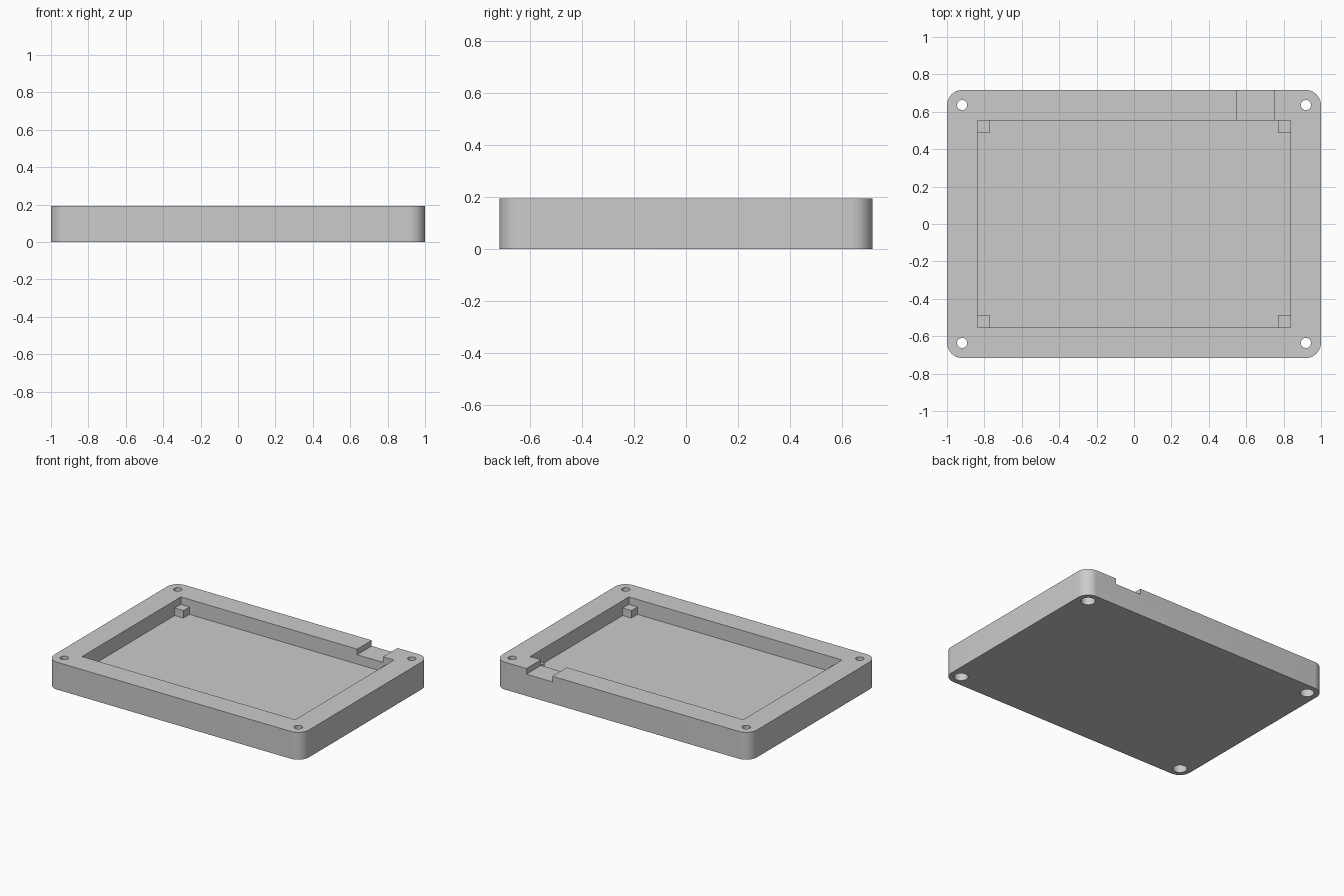
import bpy
import bmesh
from math import radians
from mathutils import Matrix

if "Cube" in bpy.data.objects:
    bpy.data.objects.remove(bpy.data.objects["Cube"], do_unlink=True)

# Main dimensions
HALF_X, HALF_Y, HEIGHT = 1.0, 0.717, 0.194
POCKET_X, POCKET_Y, FLOOR_Z = 0.837, 0.554, 0.088
HOLE_X, HOLE_Y = 0.919, 0.636
CORNER_R = 0.083
POST, POST_TOP = 0.068, 0.141
NOTCH_LEFT, NOTCH_RIGHT, NOTCH_Z = 0.548, 0.751, 0.154
CORNERS = [(sx, sy) for sx in (-1, 1) for sy in (-1, 1)]

grey = bpy.data.materials.new("plain grey")
grey.use_nodes = True
colour = (0.6, 0.6, 0.6, 1)
grey.diffuse_color = colour
grey.node_tree.nodes["Principled BSDF"].inputs["Base Color"].default_value = colour


def add_box(bm, x0, x1, y0, y1, z0, z1):
    centre = ((x0 + x1) / 2, (y0 + y1) / 2, (z0 + z1) / 2)
    size = Matrix.Diagonal((x1 - x0, y1 - y0, z1 - z0, 1))
    return bmesh.ops.create_cube(bm, size=1, matrix=Matrix.Translation(centre) @ size)


def add_cylinder(bm, x, y, radius, z0, z1):
    bmesh.ops.create_cone(bm, cap_ends=True, segments=48, radius1=radius, radius2=radius,
                          depth=z1 - z0, matrix=Matrix.Translation((x, y, (z0 + z1) / 2)))


def make_object(name, bm):
    mesh = bpy.data.meshes.new(name)
    bm.to_mesh(mesh)
    bm.free()
    mesh.materials.append(grey)
    obj = bpy.data.objects.new(name, mesh)
    bpy.context.collection.objects.link(obj)
    return obj


def cut(target, name, bm):
    cutter = make_object(name, bm)
    cutter.hide_render = True
    mod = target.modifiers.new(name, "BOOLEAN")
    mod.operation = "DIFFERENCE"
    mod.solver = "EXACT"
    mod.object = cutter
    bpy.ops.object.modifier_apply(modifier=mod.name)
    bpy.data.objects.remove(cutter, do_unlink=True)


# Tray body with rounded upright corners
bm = bmesh.new()
add_box(bm, -HALF_X, HALF_X, -HALF_Y, HALF_Y, 0, HEIGHT)
upright = [e for e in bm.edges if abs(e.verts[0].co.z - e.verts[1].co.z) > 0.1]
bmesh.ops.bevel(bm, geom=upright, offset=CORNER_R, segments=12, profile=0.5, affect="EDGES")
tray = make_object("tray_body", bm)
bpy.context.view_layer.objects.active = tray
tray.select_set(True)

# Pocket
bm = bmesh.new()
add_box(bm, -POCKET_X, POCKET_X, -POCKET_Y, POCKET_Y, FLOOR_Z, HEIGHT + 0.1)
cut(tray, "pocket_cutter", bm)

# Cable notch through the back rim
bm = bmesh.new()
add_box(bm, NOTCH_LEFT, NOTCH_RIGHT, POCKET_Y - 0.05, HALF_Y + 0.1, NOTCH_Z, HEIGHT + 0.1)
cut(tray, "notch_cutter", bm)

# Screw holes, then wider recesses for the screw heads underneath
for name, radius, z0, z1 in (("hole_cutter", 0.027, -0.1, HEIGHT + 0.1),
                             ("recess_cutter", 0.046, -0.1, 0.08)):
    bm = bmesh.new()
    for sx, sy in CORNERS:
        add_cylinder(bm, sx * HOLE_X, sy * HOLE_Y, radius, z0, z1)
    cut(tray, name, bm)

bpy.ops.object.shade_smooth_by_angle(angle=radians(30))

# Square support posts in the pocket corners
bm = bmesh.new()
for sx, sy in CORNERS:
    xs = sorted((sx * POCKET_X, sx * (POCKET_X - POST)))
    ys = sorted((sy * POCKET_Y, sy * (POCKET_Y - POST)))
    add_box(bm, *xs, *ys, FLOOR_Z, POST_TOP)
make_object("support_posts", bm)
